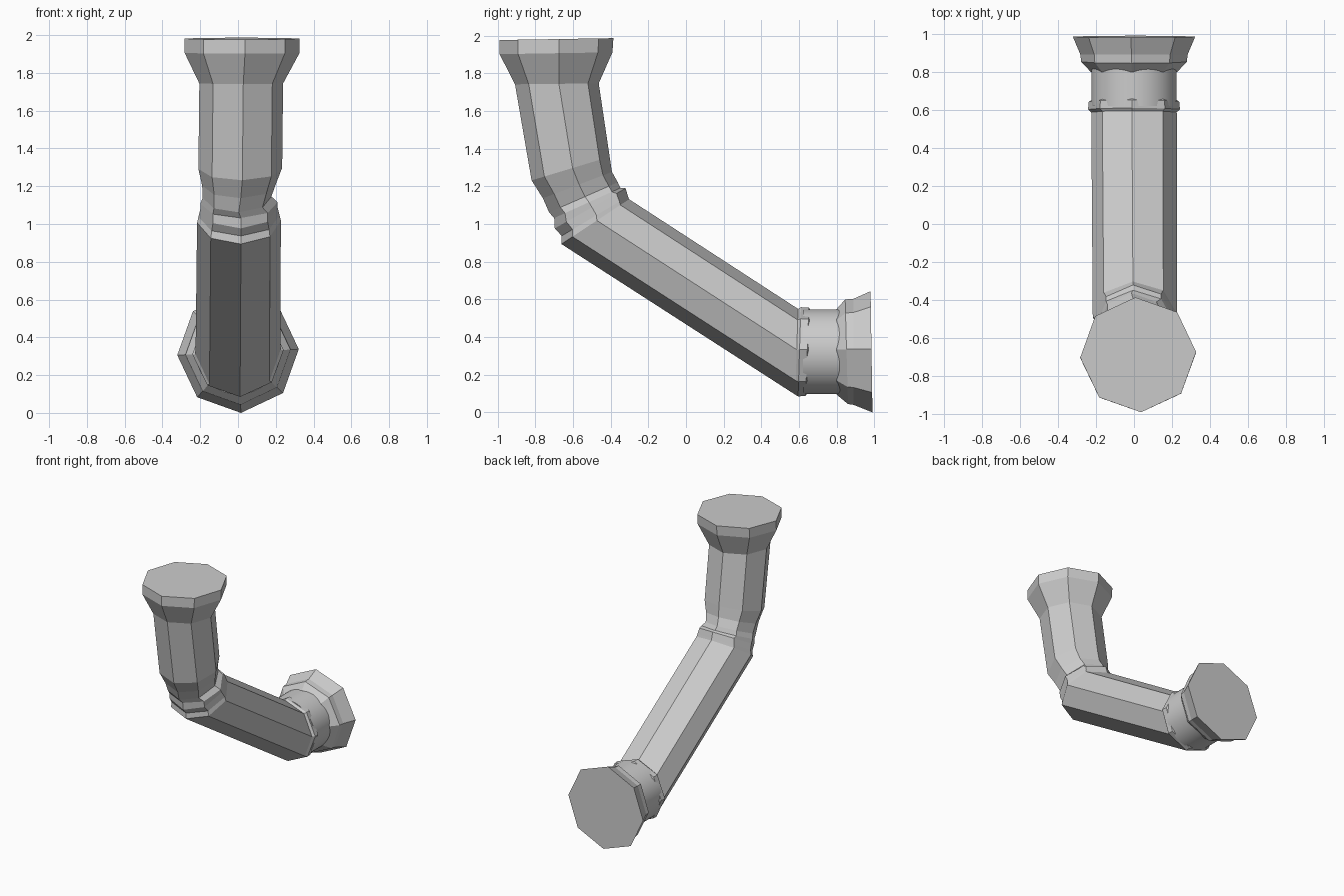
import bpy, bmesh
from math import cos, sin, pi, radians
from mathutils import Vector

if "Cube" in bpy.data.objects:
    bpy.data.objects.remove(bpy.data.objects["Cube"])

TWIST = radians(2.8)


def loft(name, rings, sides=8, cap_start=False, cap_end=False):
    """ring = (front y, front z, back y, back z, centre x, x radius)"""
    bm = bmesh.new()
    loops = []
    for fy, fz, by, bz, cx, rx in rings:
        c = Vector((cx, (fy + by) / 2, (fz + bz) / 2))
        v = Vector((0, by - fy, bz - fz)) / 2
        u = Vector((rx, 0, 0))
        loops.append([bm.verts.new(c + u * cos(a) + v * sin(a))
                      for a in (TWIST + 2 * pi * k / sides for k in range(sides))])
    for p, q in zip(loops, loops[1:]):
        for k in range(sides):
            n = (k + 1) % sides
            bm.faces.new((p[k], q[k], q[n], p[n]))
    if cap_start:
        bm.faces.new(loops[0])
    if cap_end:
        bm.faces.new(loops[-1][::-1])
    bmesh.ops.recalc_face_normals(bm, faces=bm.faces)
    me = bpy.data.meshes.new(name)
    bm.to_mesh(me)
    bm.free()
    ob = bpy.data.objects.new(name, me)
    bpy.context.collection.objects.link(ob)
    return ob


def upright(y_low, y_high, r, zc=0.33, rx=None):
    """ring facing +y, its lower and upper points may lean"""
    return (y_low, zc - r, y_high, zc + r, 0.0, rx or r)


# flared mouth, upper pipe and elbow, long sloping pipe, and collar in one skin
loft("pipe", [
    (-0.99, 1.985, -0.385, 1.995, 0.022, 0.305),
    (-0.99, 1.91, -0.39, 1.92, 0.022, 0.305),
    (-0.908, 1.75, -0.463, 1.755, 0.017, 0.222),
    (-0.82, 1.24, -0.405, 1.365, 0.012, 0.222),
    (-0.76, 1.145, -0.393, 1.285, 0.005, 0.195),
    (-0.727, 1.07, -0.362, 1.23, -0.005, 0.182),
    (-0.70, 1.04, -0.348, 1.20, 0.005, 0.205),
    (-0.697, 0.985, -0.32, 1.198, 0.005, 0.205),
    (-0.66, 0.945, -0.308, 1.155, 0.005, 0.215),
    (-0.662, 0.902, -0.302, 1.14, 0.005, 0.222),
    upright(0.58, 0.595, 0.228, rx=0.225),
    upright(0.595, 0.61, 0.237, rx=0.242),
    upright(0.635, 0.652, 0.235, rx=0.238),
    upright(0.645, 0.665, 0.217),
], cap_start=True, cap_end=True)

# round smooth sleeve between collar and end flange
sleeve = loft("sleeve", [upright(0.62, 0.62, 0.225), upright(0.83, 0.83, 0.225)],
              sides=48, cap_start=True, cap_end=True)
bpy.context.view_layer.objects.active = sleeve
sleeve.select_set(True)
bpy.ops.object.shade_smooth_by_angle(angle=radians(30))

# stepped, flaring end flange
loft("end_flange", [
    upright(0.80, 0.80, 0.228),
    upright(0.86, 0.845, 0.278),
    upright(0.89, 0.89, 0.282),
    upright(0.99, 0.98, 0.322),
], cap_start=True, cap_end=True)

# keep the lowest point on the ground
bpy.context.view_layer.update()
low = min((o.matrix_world @ v.co).z for o in bpy.data.objects for v in o.data.vertices)
for o in bpy.data.objects:
    o.location.z -= low
